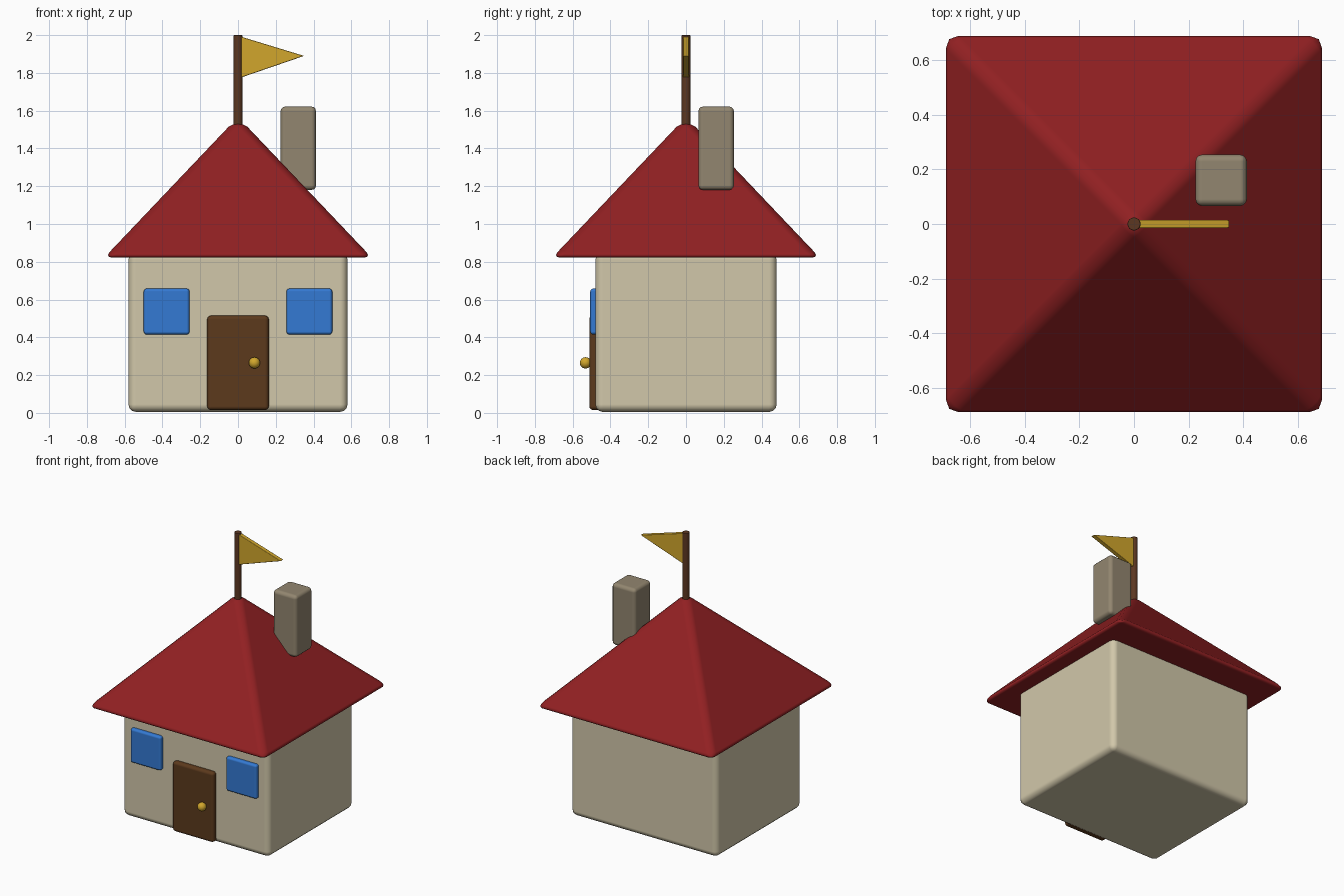
import bpy
import bmesh
import math

if "Cube" in bpy.data.objects:
    bpy.data.objects.remove(bpy.data.objects["Cube"])


def material(name, r, g, b):
    """Flat colour from sRGB 0-255 values, stored as linear."""
    m = bpy.data.materials.new(name)
    m.diffuse_color = (*[(c / 255) ** 2.2 for c in (r, g, b)], 1)
    m.use_nodes = True
    m.node_tree.nodes["Principled BSDF"].inputs["Base Color"].default_value = m.diffuse_color
    return m


CREAM = material("cream_wall", 208, 198, 168)
RED = material("red_roof", 144, 37, 39)
STONE = material("grey_brown_stone", 145, 133, 111)
WOOD = material("dark_wood", 92, 60, 34)
POLE = material("pole_wood", 92, 58, 38)
BLUE = material("blue_window", 55, 121, 210)
GOLD = material("gold", 208, 165, 48)


def finish(name, bm, mat, bevel=0.0, segments=3):
    bmesh.ops.recalc_face_normals(bm, faces=bm.faces)
    mesh = bpy.data.meshes.new(name)
    bm.to_mesh(mesh)
    bm.free()
    mesh.materials.append(mat)
    mesh.shade_smooth()
    ob = bpy.data.objects.new(name, mesh)
    bpy.context.collection.objects.link(ob)
    if bevel:
        mod = ob.modifiers.new("rounded_edges", "BEVEL")
        mod.width = bevel
        mod.segments = segments
        mod.limit_method = "ANGLE"
        mod.angle_limit = math.radians(30)
        mod.harden_normals = True
    return ob


def box(name, x, y, z, mat, bevel):
    """Rounded box from (min, max) ranges on each axis."""
    bm = bmesh.new()
    bmesh.ops.create_cube(bm, size=1)
    for v in bm.verts:
        v.co = [(a + b) / 2 + c * (b - a) for (a, b), c in zip((x, y, z), v.co)]
    return finish(name, bm, mat, bevel)


# House body
box("house_body", (-0.58, 0.58), (-0.48, 0.48), (0.005, 0.85), CREAM, 0.04)

# Pyramid roof with softened ridges
bm = bmesh.new()
half = 0.708
base = [bm.verts.new((sx * half, sy * half, 0.822))
        for sx, sy in ((-1, -1), (1, -1), (1, 1), (-1, 1))]
apex = bm.verts.new((0, 0, 1.567))
bm.faces.new(base)
for i in range(4):
    bm.faces.new((base[i], base[(i + 1) % 4], apex))
finish("roof", bm, RED, 0.04)

# Chimney
box("chimney", (0.225, 0.413), (0.066, 0.254), (1.18, 1.622), STONE, 0.025)

# Door and windows
box("door", (-0.163, 0.163), (-0.512, -0.45), (0.015, 0.515), WOOD, 0.02)
for side, label in ((-1, "left"), (1, "right")):
    cx = side * 0.378
    box("window_" + label, (cx - 0.121, cx + 0.121), (-0.507, -0.46),
        (0.415, 0.658), BLUE, 0.015)

# Door knob
bm = bmesh.new()
bmesh.ops.create_uvsphere(bm, u_segments=24, v_segments=12, radius=0.03)
bmesh.ops.translate(bm, verts=bm.verts, vec=(0.087, -0.532, 0.265))
finish("door_knob", bm, GOLD)

# Flag pole
bm = bmesh.new()
bmesh.ops.create_cone(bm, cap_ends=True, segments=16, radius1=0.024,
                      radius2=0.024, depth=0.55)
bmesh.ops.translate(bm, verts=bm.verts, vec=(0, 0, 1.725))
finish("flag_pole", bm, POLE, 0.004, 2)

# Triangular flag
bm = bmesh.new()
outline = ((0.015, 1.775), (0.35, 1.89), (0.015, 1.992))
front, back = ([bm.verts.new((x, y, z)) for x, z in outline]
               for y in (-0.015, 0.015))
bm.faces.new(front)
bm.faces.new(back[::-1])
for i in range(3):
    j = (i + 1) % 3
    bm.faces.new((front[i], front[j], back[j], back[i]))
finish("flag", bm, GOLD, 0.004, 2)
